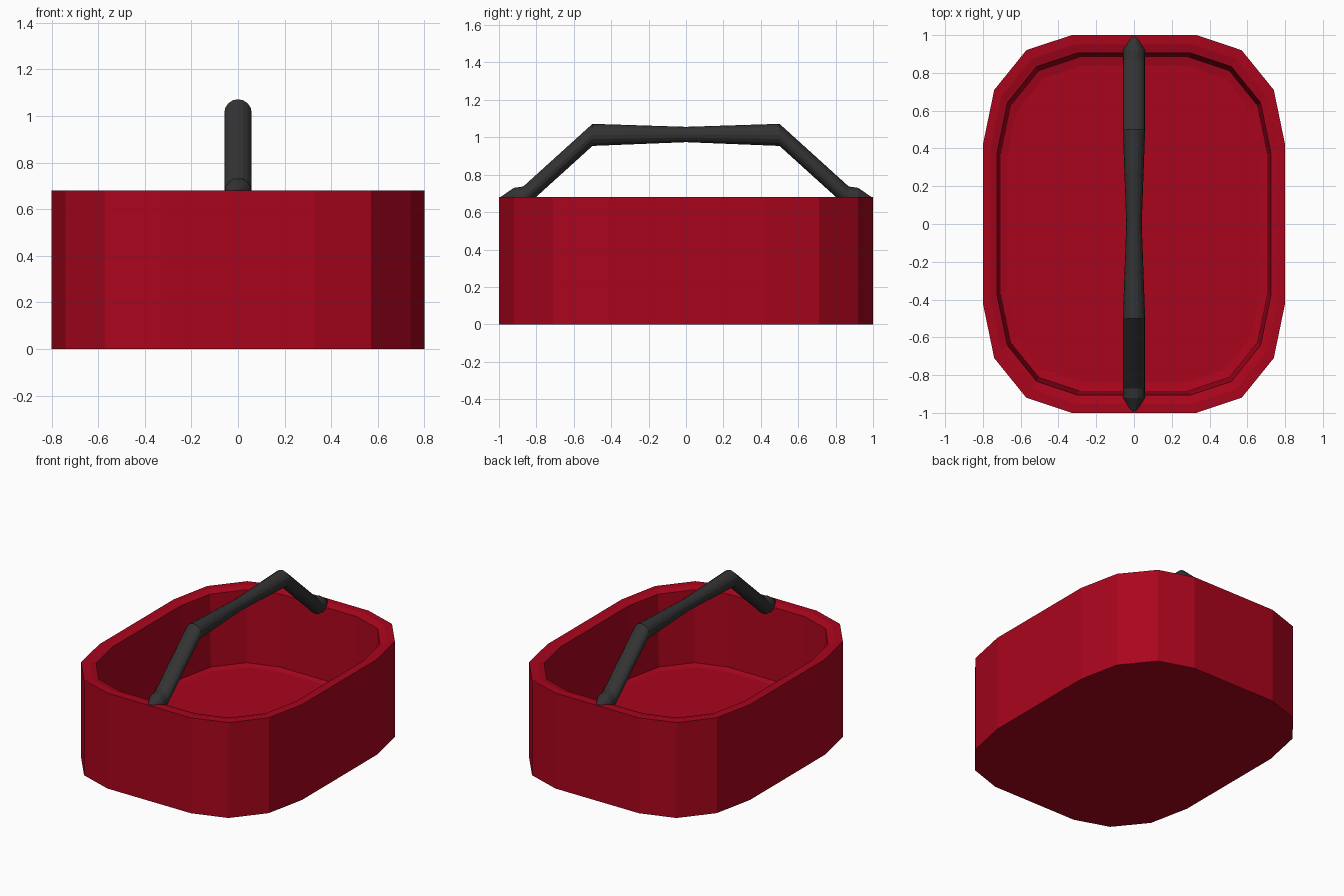
import bpy, bmesh, math

if "Cube" in bpy.data.objects:
    bpy.data.objects.remove(bpy.data.objects["Cube"])


def material(name, rgb):
    m = bpy.data.materials.new(name)
    m.diffuse_color = (*rgb, 1.0)
    m.use_nodes = True
    m.node_tree.nodes["Principled BSDF"].inputs["Base Color"].default_value = m.diffuse_color
    return m


def loft(name, rings, mat):
    """Bridge equal-length rings of points, cap both ends."""
    bm = bmesh.new()
    loops = [[bm.verts.new(p) for p in ring] for ring in rings]
    n = len(loops[0])
    for a, b in zip(loops, loops[1:]):
        for i in range(n):
            j = (i + 1) % n
            bm.faces.new((a[i], a[j], b[j], b[i]))
    bm.faces.new(loops[0])
    bm.faces.new(loops[-1])
    bmesh.ops.recalc_face_normals(bm, faces=bm.faces[:])
    me = bpy.data.meshes.new(name)
    bm.to_mesh(me)
    bm.free()
    ob = bpy.data.objects.new(name, me)
    bpy.context.collection.objects.link(ob)
    me.materials.append(mat)
    return ob


red = material("deep red", (0.40, 0.0015, 0.012))
black = material("charcoal", (0.033, 0.033, 0.033))

# Basket: sixteen-sided outline, mirrored from one quarter
quarter = [(0.80, 0.42), (0.74, 0.71), (0.57, 0.92), (0.33, 1.00)]
half = quarter + [(-x, y) for x, y in reversed(quarter)]
outline = half + [(-x, -y) for x, y in half]

# (scale, height): outer wall, rim, inner wall, gently dished floor
profile = [(1.0, 0.0), (1.0, 0.68), (0.95, 0.68), (0.905, 0.667),
           (0.883, 0.158), (0.84, 0.148)]
loft("basket", [[(x * s, y * s, z) for x, y in outline] for s, z in profile], red)

# Handle: upright round sections (y, height, radius), mirrored front to back
stations = [(0.0, 1.015, 0.041), (0.5, 1.013, 0.059), (0.87, 0.678, 0.059),
            (0.92, 0.672, 0.058), (0.99, 0.662, 0.02)]
stations = [(-y, z, r) for y, z, r in reversed(stations[1:])] + stations
SIDES = 16
loft("carry_handle",
     [[(r * math.cos(2 * math.pi * k / SIDES), y, z + r * math.sin(2 * math.pi * k / SIDES))
       for k in range(SIDES)] for y, z, r in stations], black)
